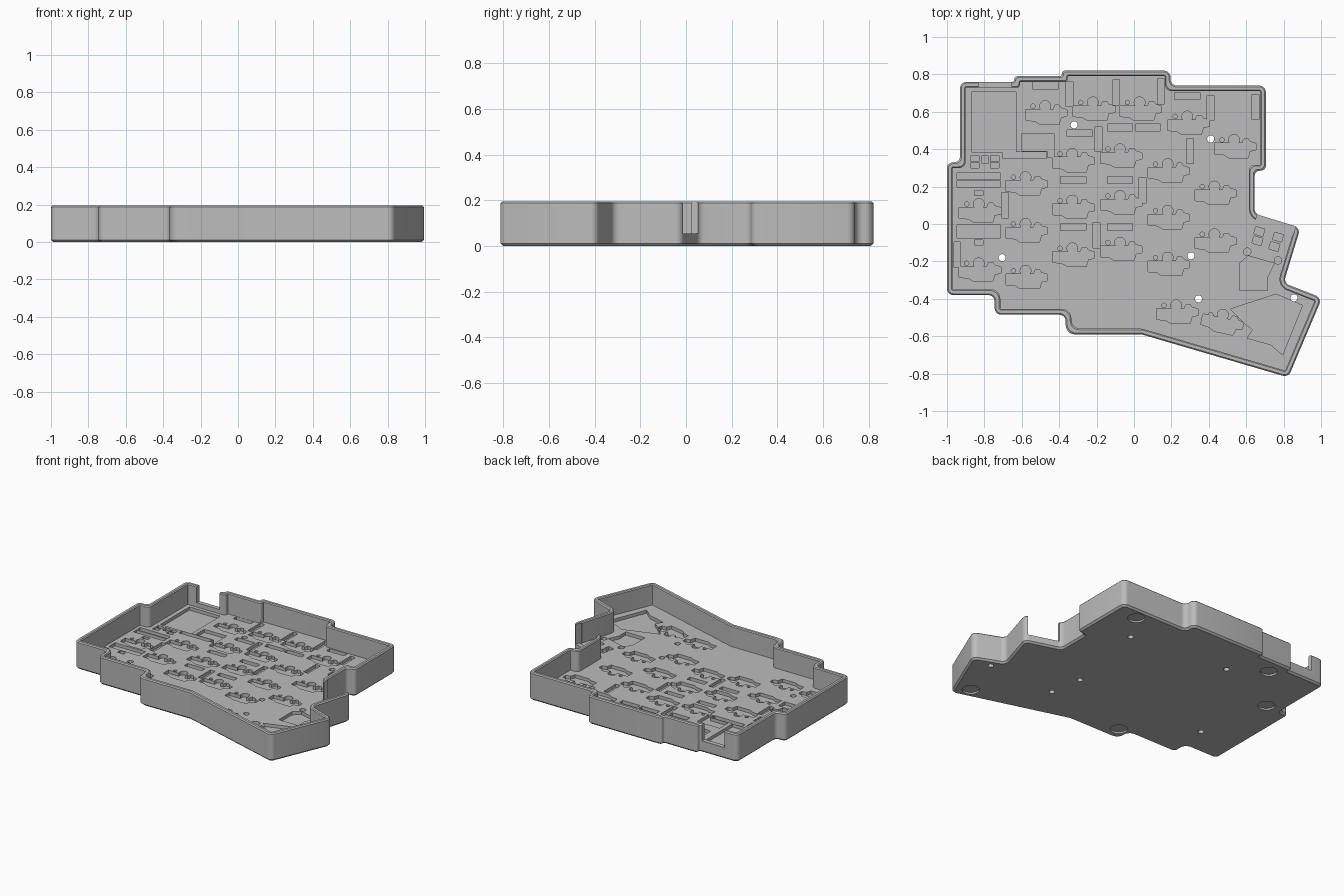
import bpy, bmesh
from math import sin, cos, pi, radians, tan, atan2
from mathutils import Vector, Matrix

if "Cube" in bpy.data.objects:
    bpy.data.objects.remove(bpy.data.objects["Cube"], do_unlink=True)

HEIGHT, FLOOR, WALL, POCKET = 0.195, 0.05, 0.03, 0.028
RADIUS, BIG_RADIUS, BIG_CORNER = 0.035, 0.1, (-0.365, -0.59)

grey = bpy.data.materials.new("case_grey")
grey.use_nodes = True
grey.diffuse_color = (0.5, 0.5, 0.5, 1)
grey.node_tree.nodes["Principled BSDF"].inputs["Base Color"].default_value = (0.5, 0.5, 0.5, 1)

# Case footprint, clockwise from the back corner
outline = [Vector(p) for p in (
    (-0.93, 0.76), (-0.64, 0.76), (-0.64, 0.79), (-0.385, 0.79), (-0.385, 0.82),
    (0.195, 0.82), (0.195, 0.74), (0.705, 0.74), (0.705, 0.285), (0.645, 0.285),
    (0.645, 0.055), (0.89, -0.02), (0.8, -0.315), (1.005, -0.395), (0.825, -0.82),
    (0.04, -0.59), BIG_CORNER, (-0.365, -0.485), (-0.745, -0.485),
    (-0.745, -0.38), (-1, -0.38), (-1, 0.33), (-0.93, 0.33))]


def rounded_outline(inset, steps=6):
    """Footprint moved inward by inset, with every corner turned into an arc."""
    n = len(outline)
    dirs = [(outline[(i + 1) % n] - outline[i]).normalized() for i in range(n)]
    norms = [Vector((d.y, -d.x)) for d in dirs]
    pts = []
    for i, p in enumerate(outline):
        a, b = norms[i - 1], norms[i]
        pts.append(p + (a + b) * inset / (1 + a.dot(b)))
    ring = []
    for i, p in enumerate(pts):
        d1, d2 = dirs[i - 1], dirs[i]
        turn = atan2(d1.x * d2.y - d1.y * d2.x, d1.dot(d2))
        base = BIG_RADIUS if tuple(outline[i]) == tuple(Vector(BIG_CORNER)) else RADIUS
        r = max(base - inset if turn < 0 else base + inset, 0.004)
        room = 0.46 * min((p - pts[i - 1]).length, (pts[(i + 1) % n] - p).length)
        r = min(r, room / tan(abs(turn) / 2))
        start = p - d1 * r * tan(abs(turn) / 2)
        side = Vector((-d1.y, d1.x)) * (1 if turn > 0 else -1)
        centre = start + side * r
        for k in range(steps + 1):
            ring.append(centre + Matrix.Rotation(turn * k / steps, 2) @ (start - centre))
    return ring


def make_object(name, bm):
    bmesh.ops.recalc_face_normals(bm, faces=bm.faces)
    mesh = bpy.data.meshes.new(name)
    bm.to_mesh(mesh)
    bm.free()
    mesh.materials.append(grey)
    obj = bpy.data.objects.new(name, mesh)
    bpy.context.collection.objects.link(obj)
    return obj


# Tray: bevelled outer wall, flat rim, inner wall and floor as stacked rings
bm = bmesh.new()
profile = [(0.012, 0), (0, 0.012), (0, HEIGHT - 0.007), (0.007, HEIGHT),
           (WALL - 0.006, HEIGHT), (WALL, HEIGHT - 0.006), (WALL, FLOOR)]
rings = [[bm.verts.new((p.x, p.y, z)) for p in rounded_outline(d)] for d, z in profile]
for low, high in zip(rings, rings[1:]):
    for i in range(len(low)):
        bm.faces.new((low[i - 1], low[i], high[i], high[i - 1]))
bm.faces.new(rings[0])
bm.faces.new(rings[-1])
case = make_object("keyboard_case_tray", bm)


# Flat shapes used for the cuts
def circle(x, y, r, n=20):
    return [(x + r * cos(2 * pi * k / n), y + r * sin(2 * pi * k / n)) for k in range(n)]


def place(pts, x, y, angle=0):
    c, s = cos(radians(angle)), sin(radians(angle))
    return [(x + px * c - py * s, y + px * s + py * c) for px, py in pts]


def rect(x, y, w, h, angle=0):
    w, h = w / 2, h / 2
    return place([(-w, -h), (w, -h), (w, h), (-w, h)], x, y, angle)


def cut(name, shapes):
    """Cut prisms, given as (points, bottom, top), out of the tray."""
    bm = bmesh.new()
    for pts, z0, z1 in shapes:
        low = [bm.verts.new((x, y, z0)) for x, y in pts]
        high = [bm.verts.new((x, y, z1)) for x, y in pts]
        bm.faces.new(low)
        bm.faces.new(high)
        for i in range(len(low)):
            bm.faces.new((low[i - 1], low[i], high[i], high[i - 1]))
    cutter = make_object(name, bm)
    cutter.hide_render = True
    mod = case.modifiers.new(name, "BOOLEAN")
    mod.operation, mod.solver, mod.object = "DIFFERENCE", "EXACT", cutter
    mod.use_self = True
    bpy.context.view_layer.objects.active = case
    bpy.ops.object.modifier_apply(modifier=name)
    bpy.data.objects.remove(cutter, do_unlink=True)


# Key socket positions: column x with its row heights, then the tilted thumb keys
columns = {-0.83: (0.107, -0.21), -0.58: (0.25, 0, -0.25), -0.475: (0.63,),
           -0.33: (0.375, 0.125, -0.13), -0.22: (0.65,), -0.075: (0.4, 0.15, -0.1),
           0.03: (0.65,), 0.18: (0.32, 0.07, -0.18), 0.285: (0.575,),
           0.43: (0.2, -0.055), 0.535: (0.45,)}
keys = [(x, y, 0) for x, rows in columns.items() for y in rows]
keys += [(0.225, -0.435, 0), (0.475, -0.485, -12)]

socket = [(-0.105, -0.018), (-0.105, -0.075), (-0.055, -0.08), (-0.03, -0.096),
          (0.075, -0.096), (0.085, -0.06), (0.118, -0.053), (0.118, -0.02),
          (0.085, -0.01), (0.075, 0.005), (0.053, 0.005), (0.043, -0.018)]
pockets = [place(socket, *k) for k in keys]

# Diode slots, lying and upright
lying = [(-0.475, 0.74), (0.285, 0.685), (-0.29, 0.485), (-0.075, 0.515), (0.075, 0.515),
         (-0.325, 0.235), (-0.075, 0.235), (-0.325, -0.015), (-0.075, -0.015)]
upright = [(-0.345, 0.695), (-0.095, 0.705), (0.145, 0.71), (0.41, 0.62), (0.65, 0.625),
           (-0.19, 0.455), (0.3, 0.39), (0.045, 0.18), (-0.2, -0.06), (-0.945, -0.165),
           (-0.69, 0.1)]
pockets += [rect(x, y, 0.135, 0.037) for x, y in lying]
pockets += [rect(x, y, 0.037, 0.135) for x, y in upright]

# Controller bay, connector slots and small parts on the left side
pockets += [rect(-0.75, 0.545, 0.24, 0.32), rect(-0.585, 0.367, 0.235, 0.035),
            rect(-0.53, 0.437, 0.14, 0.095), rect(-0.445, 0.42, 0.037, 0.13),
            rect(-0.83, 0.255, 0.235, 0.035), rect(-0.83, 0.213, 0.235, 0.033),
            rect(-0.83, -0.04, 0.235, 0.07), rect(-0.83, 0.165, 0.048, 0.027),
            rect(-0.83, -0.1, 0.048, 0.027)]
pockets += [rect(x, y, 0.045, 0.03) for x in (-0.85, -0.745) for y in (0.315, 0.35)]
pockets += [rect(-0.797, 0.345, 0.034, 0.045)]

# Audio jack pads, cable block and the slanted thumb bay on the right side
pockets += [rect(x, y, 0.05, 0.04, -16) for x, y in
            ((0.67, -0.04), (0.77, -0.07), (0.66, -0.09), (0.75, -0.12))]
pockets += [[(0.565, -0.355), (0.715, -0.355), (0.715, -0.28), (0.75, -0.21),
             (0.61, -0.17), (0.565, -0.21)]]
pockets += [[(0.515, -0.455), (0.76, -0.375), (0.9, -0.435), (0.795, -0.7),
             (0.73, -0.645), (0.605, -0.61), (0.635, -0.565), (0.59, -0.53)]]
cut("floor_pockets", [(p, POCKET, FLOOR + 0.02) for p in pockets])

# Round wells for the switch stems and their locating pins
wells = []
for x, y, angle in keys:
    wells.append((circle(x, y, 0.029), POCKET - 0.003, FLOOR + 0.02))
    wells.append((circle(x - 0.065, y, 0.012, 12), POCKET - 0.003, FLOOR + 0.02))
wells += [(circle(x, y, 0.02), POCKET - 0.003, FLOOR + 0.02)
          for x, y in ((0.605, -0.148), (0.77, -0.195))]
cut("switch_wells", wells)

# Screw holes, round foot recesses underneath, and the two wall openings
holes = [(-0.32, 0.53), (0.41, 0.455), (-0.705, -0.18), (0.305, -0.17),
         (0.345, -0.4), (0.855, -0.395)]
feet = [(0.535, 0.66), (-0.545, 0.68), (-0.81, 0.34), (-0.285, -0.49), (0.755, -0.71)]
through = [(circle(x, y, 0.019), -0.05, FLOOR + 0.03) for x, y in holes]
through += [(circle(x, y, 0.055, 32), -0.05, 0.012) for x, y in feet]
through += [(rect(-0.743, 0.76, 0.175, 0.12), 0.08, 0.3),
            (rect(0.762, 0.02, 0.215, 0.1, -17), FLOOR + 0.005, 0.3)]
cut("openings", through)

bpy.ops.object.select_all(action="DESELECT")
case.select_set(True)
bpy.context.view_layer.objects.active = case
bpy.ops.object.shade_smooth_by_angle(angle=radians(25))
